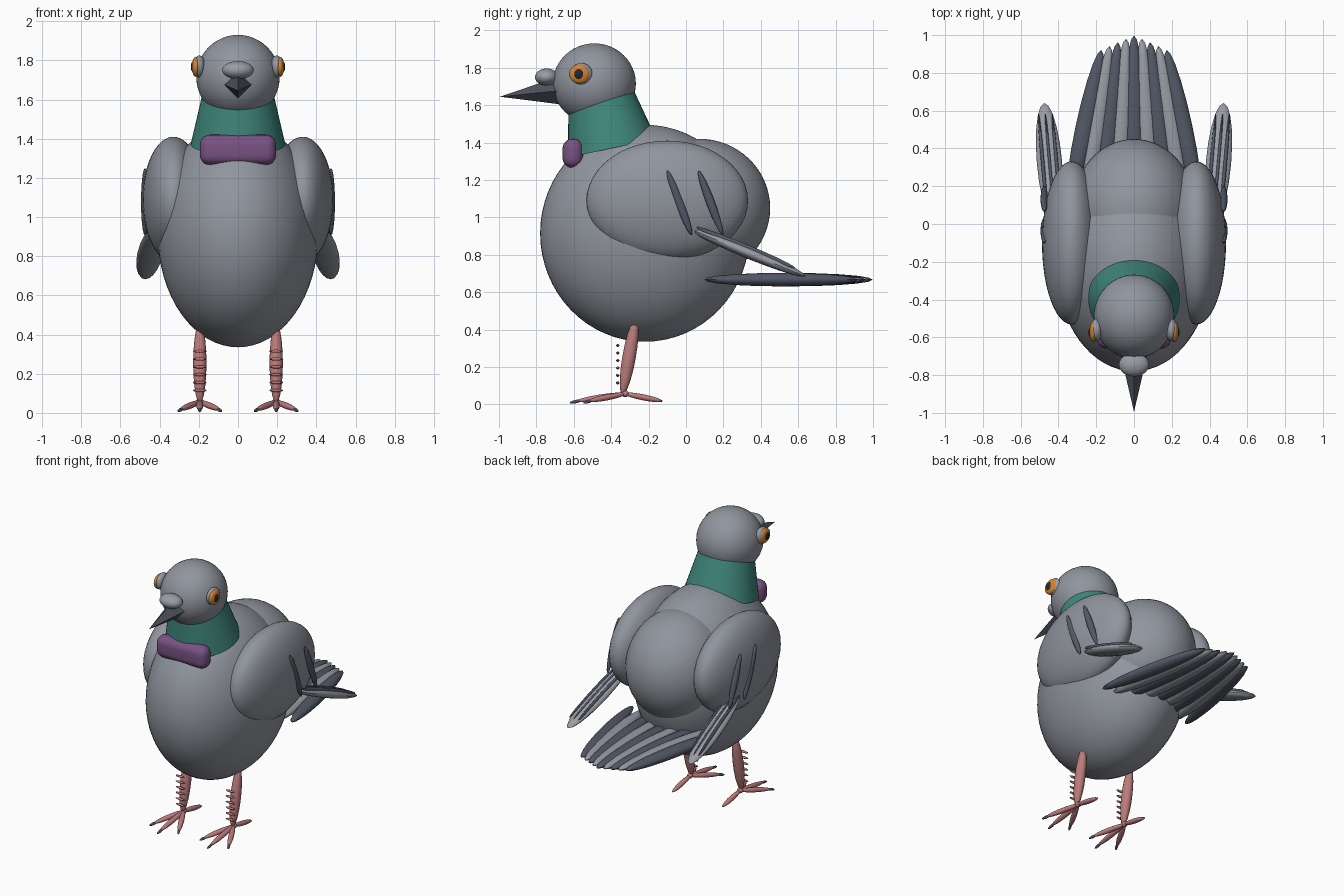
import bpy
import math
from mathutils import Vector, Matrix

cube = bpy.data.objects.get("Cube")
if cube:
    bpy.data.objects.remove(cube, do_unlink=True)


def material(name, rgb):
    m = bpy.data.materials.new(name)
    m.use_nodes = True
    m.diffuse_color = (*rgb, 1)
    bsdf = m.node_tree.nodes["Principled BSDF"]
    bsdf.inputs["Base Color"].default_value = (*rgb, 1)
    bsdf.inputs["Roughness"].default_value = 0.7
    return m


GREY = material("plumage grey", (0.28, 0.30, 0.34))
PALE = material("pale feather grey", (0.31, 0.33, 0.37))
SLATE = material("slate feather", (0.085, 0.10, 0.135))
GREEN = material("neck green", (0.05, 0.24, 0.20))
PURPLE = material("breast purple", (0.19, 0.085, 0.23))
PINK = material("leg pink", (0.50, 0.20, 0.20))
ORANGE = material("eye orange", (0.65, 0.24, 0.03))
BLACK = material("pupil black", (0.02, 0.02, 0.03))
HORN = material("beak horn", (0.075, 0.085, 0.105))


def finish(name, mat, matrix=None, smooth=True):
    ob = bpy.context.object
    ob.name = name
    if matrix is not None:
        ob.data.transform(matrix)
    ob.data.materials.append(mat)
    if smooth:
        bpy.ops.object.shade_smooth_by_angle(angle=math.radians(40))
    return ob


def ellipsoid(name, loc, radii, mat, quat=None, segs=32):
    bpy.ops.mesh.primitive_uv_sphere_add(segments=segs, ring_count=segs // 2)
    turn = quat.to_matrix().to_4x4() if quat else Matrix()
    return finish(name, mat, Matrix.Translation(loc) @ turn @ Matrix.Diagonal((*radii, 1)))


def spindle(name, a, b, half_width, half_thick, mat):
    """Flattened ellipsoid whose long axis runs from a to b."""
    a, b = Vector(a), Vector(b)
    quat = (b - a).to_track_quat("Y", "Z")
    radii = (half_width, (b - a).length / 2, half_thick)
    return ellipsoid(name, (a + b) / 2, radii, mat, quat, 20)


def cone(name, a, b, r1, r2, sides, mat, smooth=True):
    a, b = Vector(a), Vector(b)
    bpy.ops.mesh.primitive_cone_add(vertices=sides, radius1=r1, radius2=r2, depth=(b - a).length)
    turn = (b - a).to_track_quat("Z", "Y").to_matrix().to_4x4()
    return finish(name, mat, Matrix.Translation((a + b) / 2) @ turn, smooth)


# Body, rump and head
ellipsoid("body", (0, -0.22, 0.915), (0.41, 0.56, 0.58), GREY, segs=64)
ellipsoid("rump", (0, 0.07, 1.05), (0.33, 0.38, 0.37), GREY, segs=64)
ellipsoid("head", (0, -0.49, 1.715), (0.213, 0.222, 0.215), GREY, segs=48)

# Neck and breast patch
cone("neck", (0, -0.395, 1.37), (0, -0.46, 1.67), 0.242, 0.172, 48, GREEN)
bpy.ops.mesh.primitive_cube_add(size=1)
patch = finish("breast_patch", PURPLE, Matrix.Translation((0, -0.605, 1.343))
               @ Matrix.Diagonal((0.39, 0.11, 0.155, 1)), False)
bevel = patch.modifiers.new("rounding", "BEVEL")
bevel.width = 0.052
bevel.segments = 6
bpy.ops.object.shade_smooth()

# Beak: four-sided, with a soft cere on top
cone("beak", (0, -0.68, 1.677), (0, -0.995, 1.645), 0.073, 0, 4, HORN, False)
ellipsoid("cere", (0, -0.745, 1.75), (0.08, 0.062, 0.046), PALE)

# Tail fan
for i in range(-4, 5):
    k = abs(i)
    angle = math.radians(3 * i)
    length = 0.445 - 0.006 * k
    mid = Vector((0.065 * i, 0.553 - 0.011 * k, 0.667))
    reach = Vector((-math.sin(angle), math.cos(angle), 0)) * length
    spindle("tail_feather", mid - reach, mid + reach, 0.05, 0.036, PALE if i % 2 else SLATE)

for s, side in ((1, "left"), (-1, "right")):
    # Eye
    ellipsoid(side + "_eyelid", (s * 0.198, -0.56, 1.768), (0.032, 0.06, 0.057), PALE)
    ellipsoid(side + "_iris", (s * 0.215, -0.57, 1.767), (0.021, 0.055, 0.051), ORANGE)
    ellipsoid(side + "_pupil", (s * 0.229, -0.573, 1.767), (0.012, 0.026, 0.028), BLACK, segs=20)

    # Folded wing
    ellipsoid(side + "_wing", (s * 0.33, -0.1, 1.09), (0.157, 0.432, 0.32), GREY, segs=48)

    # Dark wing bars
    for y in (-0.1, 0.067):
        spindle(side + "_wing_bar", (s * 0.475, y, 1.25), (s * 0.475, y + 0.13, 0.905),
                0.02, 0.023, SLATE)

    # Wing tip with dark feather stripes
    root, tip = Vector((s * 0.42, 0.01, 0.945)), Vector((s * 0.475, 0.64, 0.685))
    spindle(side + "_wing_tip", root, tip, 0.067, 0.032, PALE)
    for offset in (-0.036, 0, 0.036):
        shift = Vector((offset, 0.008, 0.018))
        spindle(side + "_tip_stripe", root.lerp(tip, 0.06) + shift,
                root.lerp(tip, 0.9) + shift, 0.01, 0.018, SLATE)

    # Leg with a row of scales on its front
    x = s * 0.195
    spindle(side + "_leg", (x, -0.34, 0.05), (x, -0.268, 0.46), 0.034, 0.036, PINK)
    for n in range(6):
        ellipsoid(side + "_leg_scale", (x, -0.365, 0.115 + 0.04 * n),
                  (0.036, 0.009, 0.008), PINK, segs=12)

    # Toes and claws
    heel = Vector((x, -0.325, 0.057))
    for dx, dy in ((-0.1, -0.2), (0, -0.265), (0.1, -0.2), (0, 0.2)):
        end = heel + Vector((dx, dy, -0.04))
        spindle(side + "_toe", heel - (end - heel) * 0.05, end, 0.018, 0.016, PINK)
        if dy < 0:
            spindle(side + "_claw", heel.lerp(end, 0.86), heel.lerp(end, 1.12) + Vector((0, 0, -0.004)),
                    0.009, 0.009, HORN)
    ellipsoid(side + "_ankle", heel, (0.02, 0.02, 0.018), PINK, segs=16)
